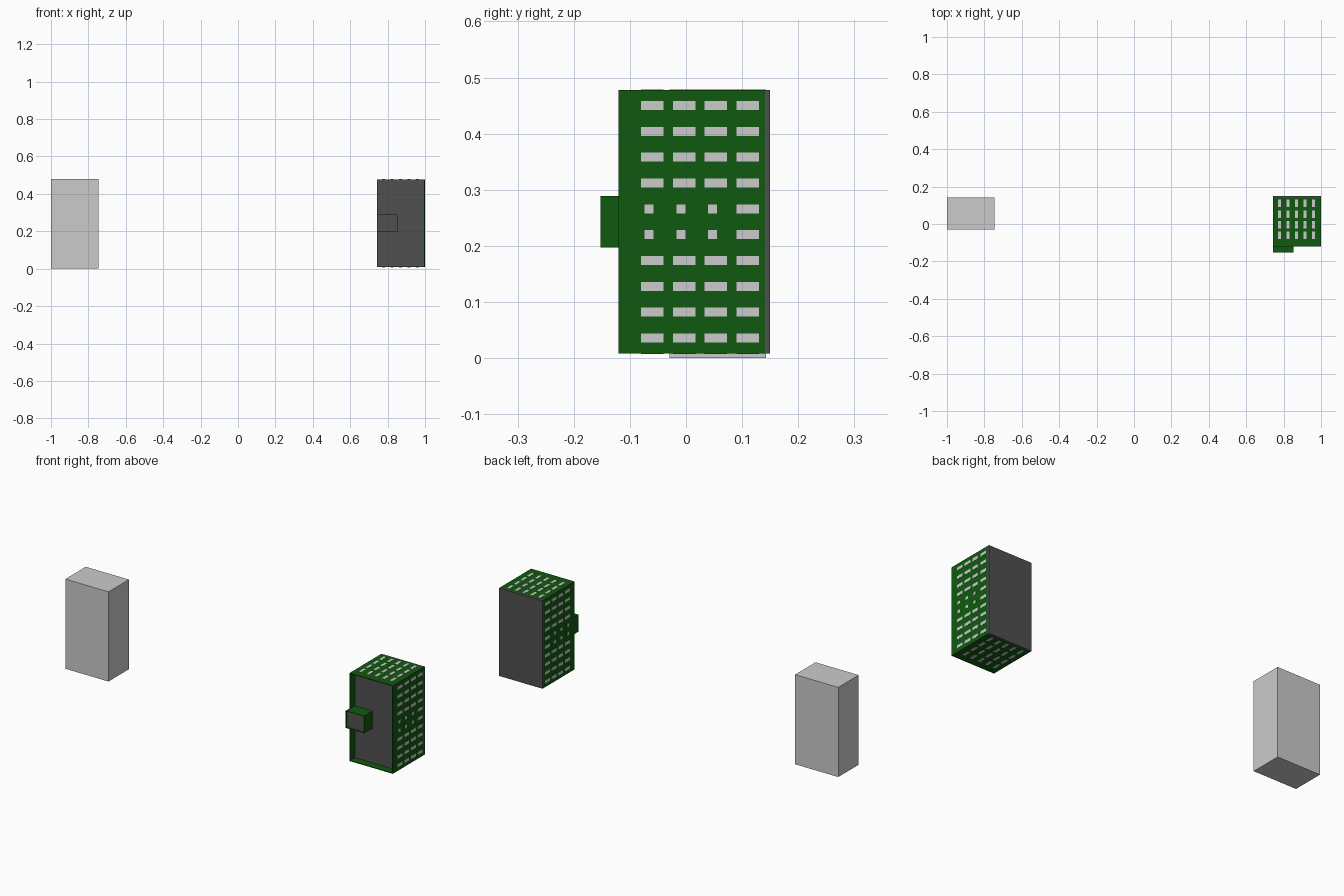
import bpy, bmesh
from mathutils import Vector

if "Cube" in bpy.data.objects:
    bpy.data.objects.remove(bpy.data.objects["Cube"])


def material(name, rgb):
    m = bpy.data.materials.new(name)
    m.diffuse_color = (*rgb, 1)
    m.use_nodes = True
    m.node_tree.nodes["Principled BSDF"].inputs["Base Color"].default_value = m.diffuse_color
    return m


green = material("green", (0.005, 0.10, 0.005))
dark = material("dark_grey", (0.08, 0.08, 0.08))
pale = material("pale_grey", (0.60, 0.60, 0.60))


def add_box(bm, lo, hi):
    lo, hi = Vector(lo), Vector(hi)
    verts = bmesh.ops.create_cube(bm, size=1)["verts"]
    for v in verts:
        v.co = (lo + hi) / 2 + v.co * (hi - lo)


def finish(bm, name, mats):
    mesh = bpy.data.meshes.new(name)
    bm.to_mesh(mesh)
    bm.free()
    for m in mats:
        mesh.materials.append(m)
    ob = bpy.data.objects.new(name, mesh)
    bpy.context.collection.objects.link(ob)
    return ob


def box(name, lo, hi, mats=()):
    bm = bmesh.new()
    add_box(bm, lo, hi)
    return finish(bm, name, mats)


def open_front_box(name, lo, hi, rim, depth):
    """Green box whose front is a recessed dark panel."""
    bm = bmesh.new()
    add_box(bm, lo, hi)
    bm.normal_update()
    front = min(bm.faces, key=lambda f: f.normal.y)
    bmesh.ops.inset_region(bm, faces=[front], thickness=rim)
    panel = bmesh.ops.extrude_face_region(bm, geom=[front])["geom"]
    bmesh.ops.translate(bm, vec=(0, depth, 0),
                        verts=[g for g in panel if isinstance(g, bmesh.types.BMVert)])
    for g in panel:
        if isinstance(g, bmesh.types.BMFace):
            g.material_index = 1
    if front.is_valid:
        bm.faces.remove(front)
    bmesh.ops.recalc_face_normals(bm, faces=bm.faces[:])
    return finish(bm, name, [green, dark])


X0, X1, Z0, Z1 = 0.743, 0.999, 0.008, 0.478
PROUD = 0.001

# Plain grey block
box("plain_block", (-1, -0.029, 0), (-0.745, 0.143, 0.479))

# Green tower with recessed front, back panel and small front unit
open_front_box("tower_shell", (X0, -0.12, Z0), (X1, 0.141, Z1), 0.005, 0.04)
box("back_panel", (X0, 0.141, Z0), (X1, 0.15, Z1), [dark])
open_front_box("front_unit", (X0, -0.152, 0.197), (0.852, -0.079, 0.289), 0.003, 0.008)

# Side windows: ten rows of four, with short ones in the two middle rows
columns = [-0.08 + 0.0567 * i for i in range(4)]
for name, x in (("left_windows", X0), ("right_windows", X1)):
    bm = bmesh.new()
    for row in range(10):
        z = 0.036 + 0.046 * row
        for i, y in enumerate(columns):
            short = row in (4, 5) and i < 3
            a, b = (y + 0.006, y + 0.022) if short else (y, y + 0.04)
            add_box(bm, (x - PROUD, a, z - 0.008), (x + PROUD, b, z + 0.008))
    finish(bm, name, [pale])

# Top and bottom windows: five by four
for name, z in (("bottom_windows", Z0), ("top_windows", Z1)):
    bm = bmesh.new()
    for i in range(5):
        x = 0.778 + 0.0455 * i
        for y in columns:
            add_box(bm, (x - 0.0075, y, z - PROUD), (x + 0.0075, y + 0.04, z + PROUD))
    finish(bm, name, [pale])
